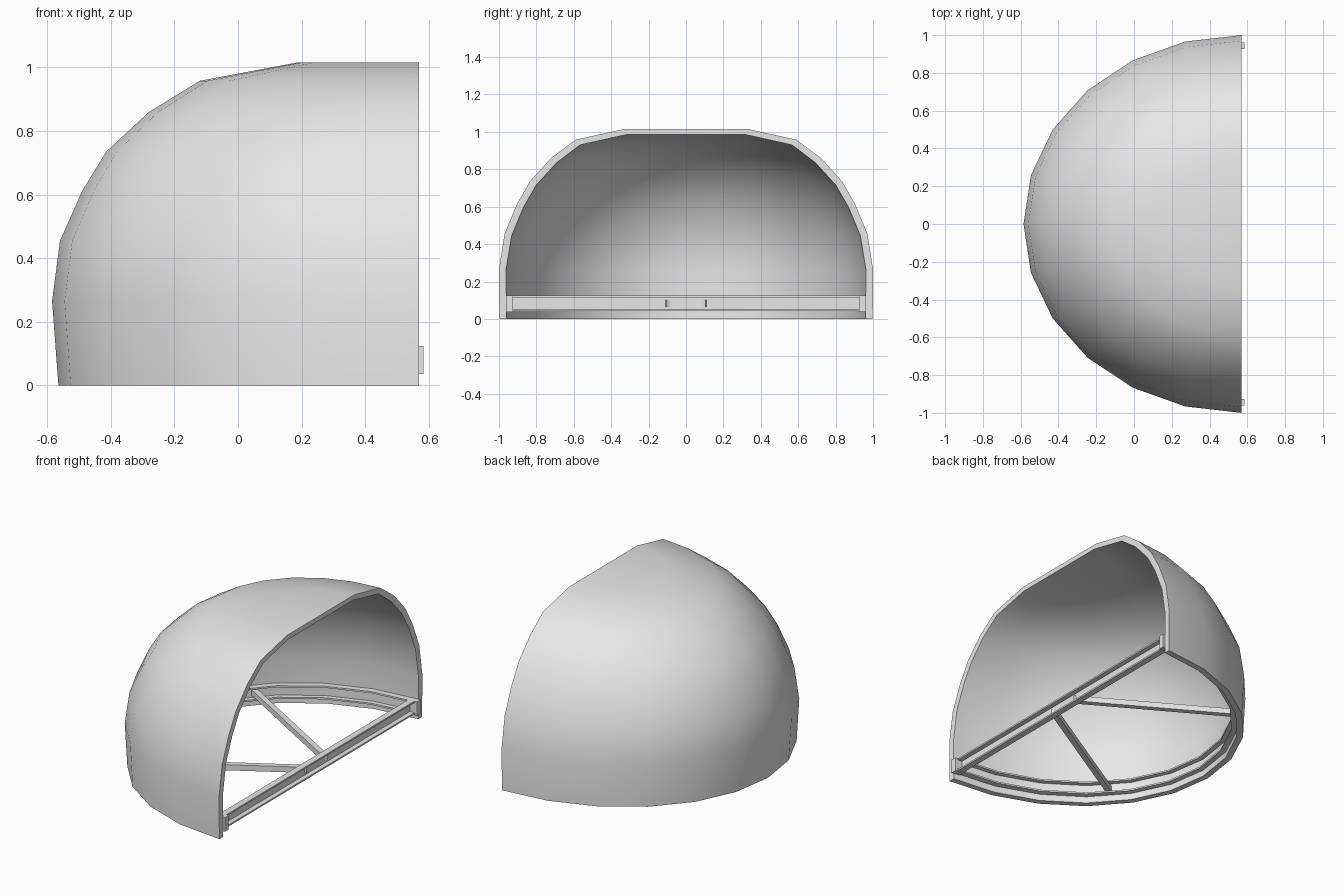
import bpy, bmesh, math
from mathutils import Vector

if "Cube" in bpy.data.objects:
    bpy.data.objects.remove(bpy.data.objects["Cube"])

grey = bpy.data.materials.new("plain grey")
grey.diffuse_color = (0.8, 0.8, 0.8, 1)
grey.use_nodes = True
grey.node_tree.nodes["Principled BSDF"].inputs["Base Color"].default_value = grey.diffuse_color
CX = 0.57                                        # plane of the open front
ANGLES = [math.radians(-90 + 15 * k) for k in range(13)]


def finish(name, bm, smooth=None):
    bmesh.ops.recalc_face_normals(bm, faces=bm.faces)
    mesh = bpy.data.meshes.new(name)
    bm.to_mesh(mesh)
    bm.free()
    mesh.materials.append(grey)
    ob = bpy.data.objects.new(name, mesh)
    bpy.context.collection.objects.link(ob)
    if smooth:
        bpy.ops.object.select_all(action='DESELECT')
        ob.select_set(True)
        bpy.context.view_layer.objects.active = ob
        bpy.ops.object.shade_smooth_by_angle(angle=math.radians(smooth))
    return ob


def sweep(name, stations, smooth=None):
    """Join closed cross-sections into a capped solid."""
    bm = bmesh.new()
    loops = [[bm.verts.new(p) for p in s] for s in stations]
    n = len(loops[0])
    for a, b in zip(loops, loops[1:]):
        for i in range(n):
            bm.faces.new((a[i], a[(i + 1) % n], b[(i + 1) % n], b[i]))
    bm.faces.new(loops[0])
    bm.faces.new(loops[-1])
    return finish(name, bm, smooth)


def arc(rx, ry, z):
    return [(CX - rx * math.cos(a), ry * math.sin(a), z) for a in ANGLES]


# dome shell: stacked half-ellipse rings (rx, ry, z, wall, drop)
rings = [(1.135, 0.998, 0, 0.038, 0), (1.155, 1, 0.265, 0.038, 0),
         (1.13, 0.97, 0.455, 0.038, 0.01), (1.06, 0.905, 0.612, 0.036, 0.015),
         (0.985, 0.835, 0.735, 0.034, 0.02), (0.85, 0.722, 0.86, 0.03, 0.025),
         (0.69, 0.59, 0.958, 0.023, 0.028), (0.387, 0.332, 1.015, 0.012, 0.03)]
bm = bmesh.new()
outer = [[bm.verts.new(p) for p in arc(rx, ry, z)] for rx, ry, z, t, d in rings]
inner = [[bm.verts.new(p) for p in arc(rx - t, ry - t, z - d)] for rx, ry, z, t, d in rings]
for skin in (outer, inner):
    for a, b in zip(skin, skin[1:]):
        for j in range(12):
            bm.faces.new((a[j], a[j + 1], b[j + 1], b[j]))
    bm.faces.new(skin[-1])
for j in range(12):                              # bottom rim
    bm.faces.new((outer[0][j], outer[0][j + 1], inner[0][j + 1], inner[0][j]))
for j in (0, 12):                                # front rim
    for i in range(len(rings) - 1):
        bm.faces.new((outer[i][j], outer[i + 1][j], inner[i + 1][j], inner[i][j]))
bm.faces.new((outer[-1][0], outer[-1][12], inner[-1][12], inner[-1][0]))
finish("dome_shell", bm, 40)

# channel section: (depth from web back, height)
Z0, Z1, T, D = 0.042, 0.124, 0.01, 0.04
channel = [(0, Z0), (D, Z0), (D, Z0 + T), (T, Z0 + T),
           (T, Z1 - T), (D, Z1 - T), (D, Z1), (0, Z1)]

# base ring channel, following the inside of the wall
sweep("base_ring", [[(CX - (1.108 - d) * math.cos(a), (0.962 - d) * math.sin(a), z)
                     for d, z in channel] for a in ANGLES], 30)

# straight channel across the opening
sweep("front_beam", [[(0.527 + d, y, z) for d, z in channel] for y in (-0.925, 0.925)])


def bar(name, p, q, w, z0, z1):
    p, q = Vector(p), Vector(q)
    d = (q - p).normalized()
    n = Vector((-d.y, d.x)) * w / 2
    sweep(name, [[(*(c + n), z0), (*(c - n), z0), (*(c - n), z1), (*(c + n), z1)]
                 for c in (p, q)])


# end brackets and diagonal struts, mirrored left and right
for side, s in (("left", -1), ("right", 1)):
    bar("end_bracket_" + side, (0.53, s * 0.944), (0.584, s * 0.944), 0.036, 0.036, 0.124)
    bar("strut_" + side, (0.538, s * 0.09), (-0.31, s * 0.59), 0.034, 0.065, 0.1)
